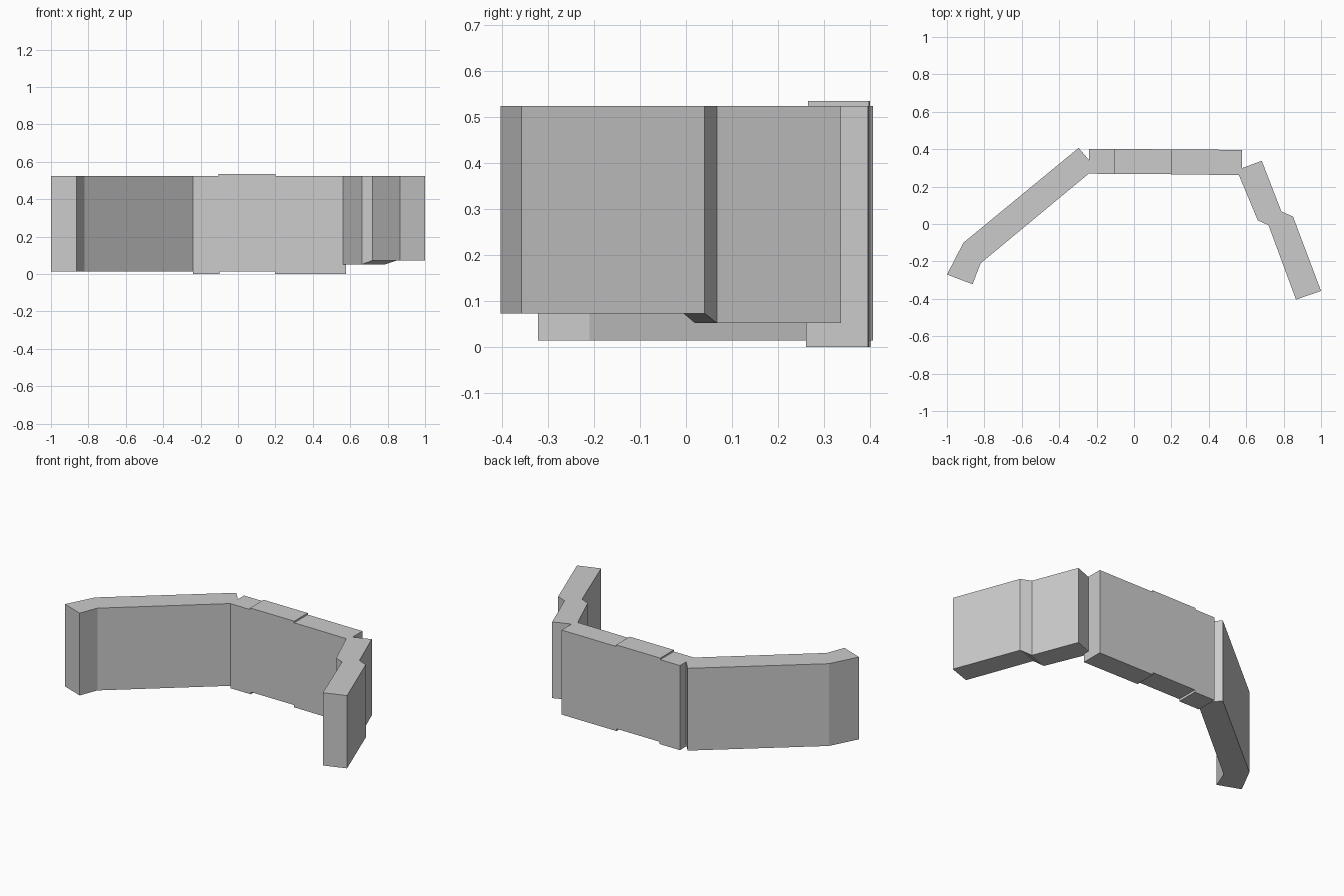
import bpy
import bmesh

if "Cube" in bpy.data.objects:
    bpy.data.objects.remove(bpy.data.objects["Cube"])


def wall(name, stations, top):
    """Closed wall through stations of (outer x, outer y, inner x, inner y, bottom z)."""
    bm = bmesh.new()
    rings = []
    for ox, oy, ix, iy, low in stations:
        corners = ((ox, oy, low), (ix, iy, low), (ix, iy, top), (ox, oy, top))
        rings.append([bm.verts.new(c) for c in corners])
    for a, b in zip(rings, rings[1:]):
        for i in range(4):
            j = (i + 1) % 4
            bm.faces.new((a[i], a[j], b[j], b[i]))
    bm.faces.new(rings[0])
    bm.faces.new(rings[-1])
    bmesh.ops.recalc_face_normals(bm, faces=bm.faces)
    mesh = bpy.data.meshes.new(name)
    bm.to_mesh(mesh)
    bm.free()
    obj = bpy.data.objects.new(name, mesh)
    bpy.context.collection.objects.link(obj)
    return obj


# Long left wing with a bent end
wall("left_wing", [
    (-1.0, -0.27, -0.863, -0.322, 0.014),
    (-0.912, -0.10, -0.82, -0.21, 0.014),
    (-0.296, 0.407, -0.205, 0.30, 0.014),
], 0.525)

# Straight back wall: two low blocks and a raised centre block
wall("back_wall_left", [
    (-0.24, 0.402, -0.24, 0.269, 0.0),
    (-0.10, 0.401, -0.10, 0.268, 0.0),
], 0.525)
wall("back_wall_centre", [
    (-0.104, 0.401, -0.104, 0.268, 0.014),
    (0.20, 0.399, 0.20, 0.266, 0.014),
], 0.535)
wall("back_wall_right", [
    (0.198, 0.399, 0.198, 0.266, 0.0),
    (0.578, 0.396, 0.578, 0.261, 0.0),
], 0.525)

# Right wing with a stepped jog and sloping underside halfway along
wall("right_wing", [
    (0.683, 0.338, 0.55, 0.288, 0.052),
    (0.788, 0.067, 0.662, 0.019, 0.052),
    (0.85, 0.04, 0.719, -0.006, 0.073),
    (1.0, -0.358, 0.866, -0.404, 0.073),
], 0.525)
